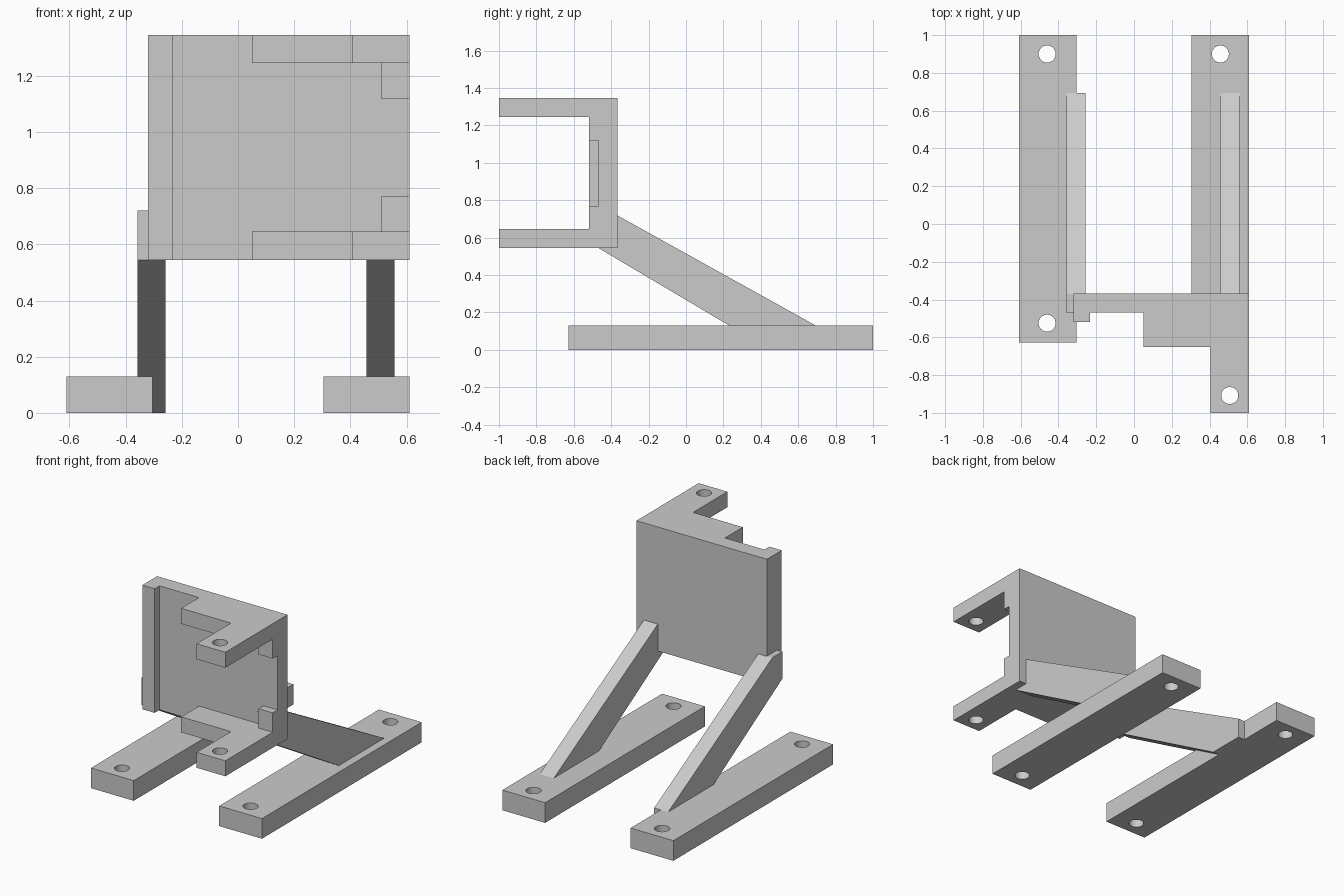
import bpy
import bmesh
from mathutils import Vector

cube = bpy.data.objects.get("Cube")
if cube:
    bpy.data.objects.remove(cube, do_unlink=True)

GREY = (0.6, 0.6, 0.6, 1.0)
grey = bpy.data.materials.new("plain grey")
grey.use_nodes = True
grey.diffuse_color = GREY
grey.node_tree.nodes["Principled BSDF"].inputs["Base Color"].default_value = GREY


def extrude(name, profile, axis, start, end):
    """Solid made by sweeping a flat profile along x or z."""
    bm = bmesh.new()
    if axis == "x":
        pts = [(start, a, b) for a, b in profile]
        sweep = Vector((end - start, 0, 0))
    else:
        pts = [(a, b, start) for a, b in profile]
        sweep = Vector((0, 0, end - start))
    face = bm.faces.new([bm.verts.new(p) for p in pts])
    result = bmesh.ops.extrude_face_region(bm, geom=[face])
    moved = [g for g in result["geom"] if isinstance(g, bmesh.types.BMVert)]
    bmesh.ops.translate(bm, vec=sweep, verts=moved)
    bmesh.ops.recalc_face_normals(bm, faces=bm.faces)
    mesh = bpy.data.meshes.new(name)
    bm.to_mesh(mesh)
    bm.free()
    mesh.materials.append(grey)
    obj = bpy.data.objects.new(name, mesh)
    bpy.context.collection.objects.link(obj)
    return obj


def box(name, x, y, z):
    corners = [(x[0], y[0]), (x[1], y[0]), (x[1], y[1]), (x[0], y[1])]
    return extrude(name, corners, "z", *z)


def drill(obj, x, y, z):
    """Cut a vertical round screw hole through a part."""
    bpy.ops.mesh.primitive_cylinder_add(vertices=40, radius=0.045, depth=0.4, location=(x, y, z))
    cutter = bpy.context.object
    cutter.hide_render = True
    cutter.data.materials.append(grey)
    mod = obj.modifiers.new("hole", "BOOLEAN")
    mod.operation = "DIFFERENCE"
    mod.solver = "EXACT"
    mod.object = cutter
    bpy.context.view_layer.objects.active = obj
    bpy.ops.object.modifier_apply(modifier=mod.name)
    bpy.data.objects.remove(cutter, do_unlink=True)


# Feet: two long bars with a hole near each end
FOOT_TOP = 0.13
for side, x0, x1, hole_x in (("right", -0.61, -0.305, -0.46), ("left", 0.305, 0.61, 0.457)):
    foot = box(side + "_foot", (x0, x1), (-0.627, 1.0), (0, FOOT_TOP))
    for hole_y in (-0.525, 0.9):
        drill(foot, hole_x, hole_y, FOOT_TOP / 2)

# Sloping struts from the feet up to the back plate
strut_side = [(-0.47, 0.545), (-0.47, 0.72), (-0.37, 0.72), (0.693, FOOT_TOP),
              (0.693, 0), (0.45, 0)]
for side, x0 in (("right", -0.358), ("left", 0.458)):
    extrude(side + "_strut", strut_side, "x", x0, x0 + 0.1)

# Upright plate with a raised rib along one edge
LOW, HIGH, THICK = 0.545, 1.345, 0.1
BACK, FACE, LIP = -0.367, -0.468, -0.518
EDGE = 0.61
plate_plan = [(-0.32, BACK), (-0.32, LIP), (-0.232, LIP), (-0.232, FACE),
              (EDGE, FACE), (EDGE, BACK)]
extrude("back_plate", plate_plan, "z", LOW, HIGH)

# Stepped arms reaching forward at top and bottom, with corner blocks
arm_plan = [(0.05, FACE), (0.05, -0.65), (0.405, -0.65), (0.405, -1.0),
            (EDGE, -1.0), (EDGE, FACE)]
for level, z, block_z in (("bottom", LOW, (LOW + THICK, 0.77)),
                          ("top", HIGH - THICK, (1.12, HIGH - THICK))):
    arm = extrude(level + "_arm", arm_plan, "z", z, z + THICK)
    drill(arm, 0.507, -0.908, z + THICK / 2)
    box(level + "_corner_block", (0.51, EDGE), (LIP, FACE), block_z)
